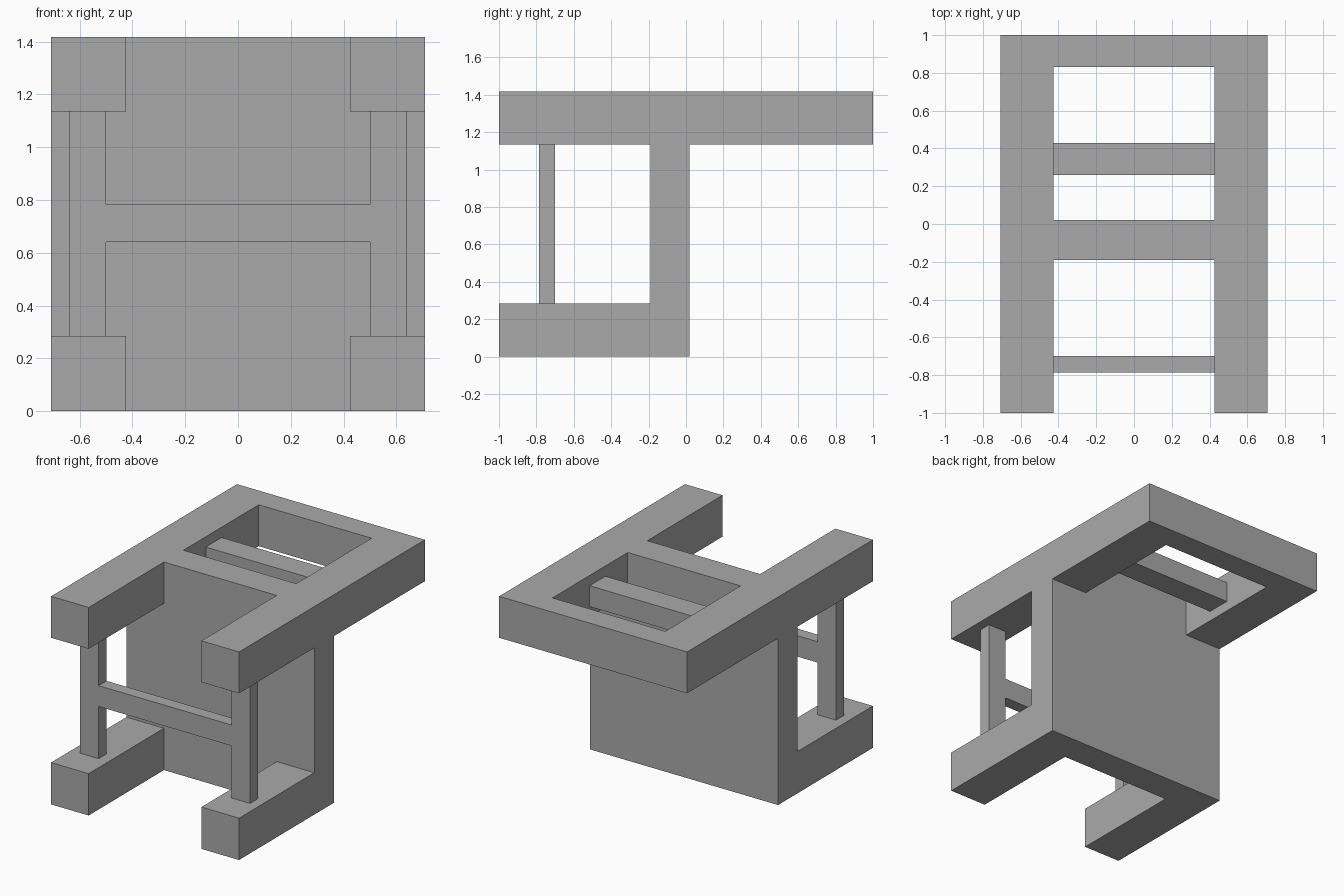
import bpy
import bmesh

cube = bpy.data.objects.get("Cube")
if cube:
    bpy.data.objects.remove(cube, do_unlink=True)

grey = bpy.data.materials.new("plain_grey")
grey.use_nodes = True
colour = (0.4, 0.4, 0.4, 1)
grey.diffuse_color = colour
grey.node_tree.nodes["Principled BSDF"].inputs["Base Color"].default_value = colour

# Shared dimensions
OUTER, INNER = 0.708, 0.425
TOP, UNDER, FOOT = 1.417, 1.135, 0.285
PANEL_FRONT, PANEL_BACK = -0.19, 0.02
POST_FRONT, POST_BACK = -0.785, -0.70
POST_IN, POST_OUT = 0.5, 0.64


def extrude_x(name, profile, x0, x1):
    """Extrude a (y, z) outline from x0 to x1."""
    bm = bmesh.new()
    face = bm.faces.new([bm.verts.new((x0, y, z)) for y, z in profile])
    result = bmesh.ops.extrude_face_region(bm, geom=[face])
    moved = [g for g in result["geom"] if isinstance(g, bmesh.types.BMVert)]
    bmesh.ops.translate(bm, verts=moved, vec=(x1 - x0, 0, 0))
    bmesh.ops.recalc_face_normals(bm, faces=bm.faces)
    mesh = bpy.data.meshes.new(name)
    bm.to_mesh(mesh)
    bm.free()
    mesh.materials.append(grey)
    obj = bpy.data.objects.new(name, mesh)
    bpy.context.collection.objects.link(obj)
    return obj


def box(name, x0, x1, y0, y1, z0, z1):
    return extrude_x(name, [(y0, z0), (y1, z0), (y1, z1), (y0, z1)], x0, x1)


# Side frames: foot, upright and long top rail in one outline
side = [(-1, 0), (PANEL_BACK, 0), (PANEL_BACK, UNDER), (1, UNDER), (1, TOP),
        (-1, TOP), (-1, UNDER), (PANEL_FRONT, UNDER), (PANEL_FRONT, FOOT), (-1, FOOT)]

for label, s in (("left", 1), ("right", -1)):
    extrude_x(label + "_side_frame", side, s * INNER, s * OUTER)
    box(label + "_front_post", s * POST_IN, s * POST_OUT, POST_FRONT, POST_BACK, FOOT, UNDER)

# Parts that span between the sides
box("centre_panel", -INNER, INNER, PANEL_FRONT, PANEL_BACK, 0, TOP)
box("back_rail", -INNER, INNER, 0.83, 1, UNDER, TOP)
box("top_slat", -INNER, INNER, 0.26, 0.43, 1.205, 1.347)
box("front_crossbar", -POST_IN, POST_IN, POST_FRONT, POST_BACK, 0.64, 0.782)
